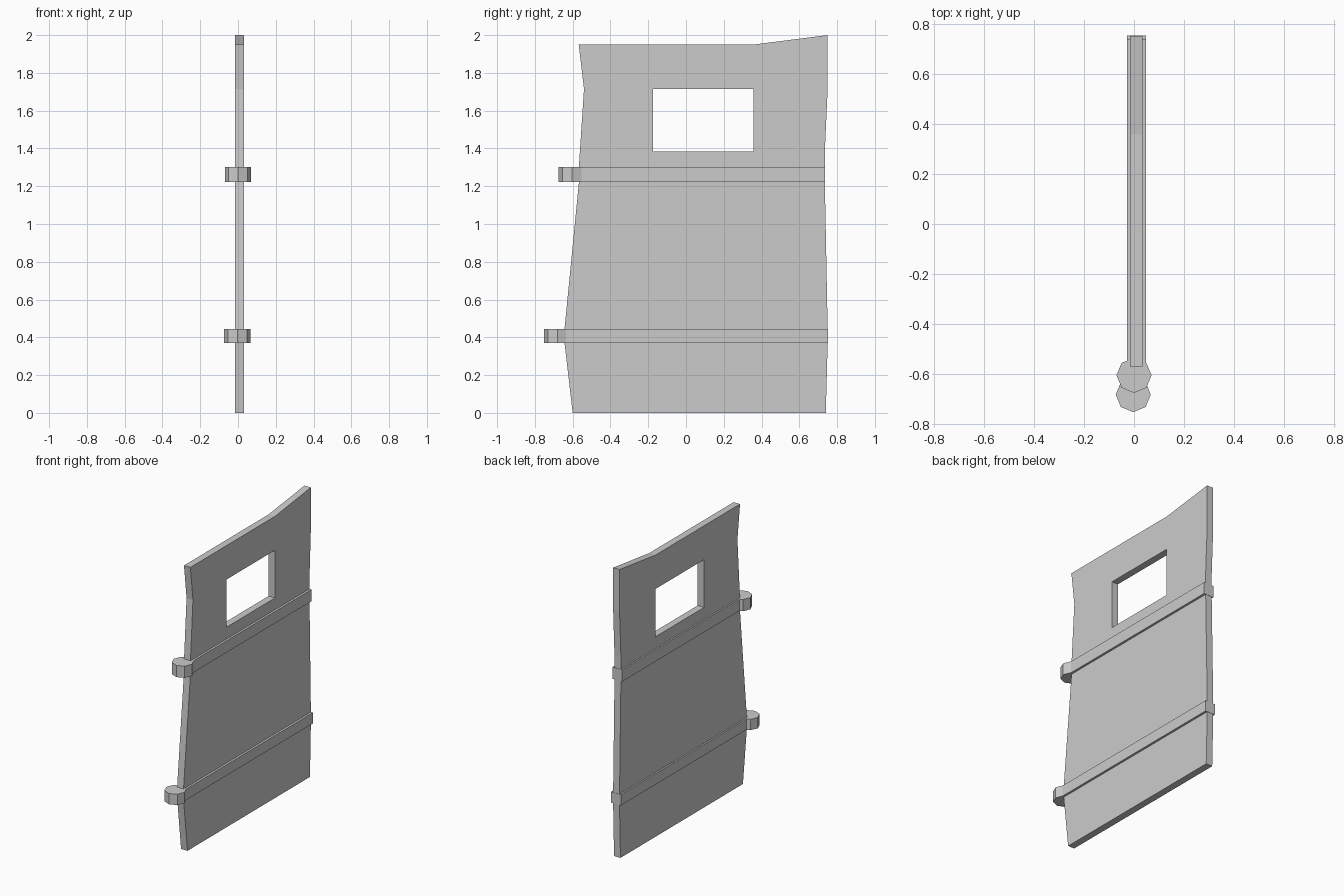
import bpy, bmesh

if "Cube" in bpy.data.objects:
    bpy.data.objects.remove(bpy.data.objects["Cube"])


def slab(name, loops, x0, x1):
    """Extrude closed (y, z) loops along x; later loops are holes."""
    bm = bmesh.new()
    edges = []
    for loop in loops:
        vs = [bm.verts.new((x0, y, z)) for y, z in loop]
        edges += [bm.edges.new((a, b)) for a, b in zip(vs, vs[1:] + vs[:1])]
    bmesh.ops.triangle_fill(bm, edges=edges, use_beauty=True, normal=(1, 0, 0))
    ext = bmesh.ops.extrude_face_region(bm, geom=bm.faces[:])
    moved = [g for g in ext["geom"] if isinstance(g, bmesh.types.BMVert)]
    bmesh.ops.translate(bm, verts=moved, vec=(x1 - x0, 0, 0))
    bmesh.ops.recalc_face_normals(bm, faces=bm.faces[:])
    bmesh.ops.dissolve_limit(bm, angle_limit=0.001, verts=bm.verts[:], edges=bm.edges[:])
    mesh = bpy.data.meshes.new(name)
    bm.to_mesh(mesh)
    bm.free()
    ob = bpy.data.objects.new(name, mesh)
    bpy.context.collection.objects.link(ob)
    return ob


# Crooked door panel with window opening
outline = [(-0.60, 0), (0.74, 0), (0.75, 0.37), (0.75, 0.445), (0.735, 1.22),
           (0.735, 1.385), (0.75, 1.715), (0.75, 2.0), (0.357, 1.95),
           (-0.568, 1.95), (-0.54, 1.715), (-0.567, 1.305), (-0.567, 1.22),
           (-0.643, 0.445), (-0.643, 0.37)]
window = [(-0.175, 1.385), (0.357, 1.385), (0.357, 1.715), (-0.175, 1.715)]
slab("door_panel", [outline, window], -0.016, 0.033)

# Straps wrapping the panel, each ending in an octagonal hinge barrel
for name, y0, y1, z0, z1, hx, hy in (
        ("lower", -0.643, 0.752, 0.37, 0.445, -0.003, -0.681),
        ("upper", -0.568, 0.737, 1.222, 1.303, 0.0, -0.604)):
    slab(name + "_strap", [[(y0, z0), (y1, z0), (y1, z1), (y0, z1)]], -0.027, 0.048)
    bpy.ops.mesh.primitive_cylinder_add(
        vertices=8, radius=0.07, depth=z1 - z0, location=(hx, hy, (z0 + z1) / 2))
    bpy.context.object.name = name + "_hinge"
